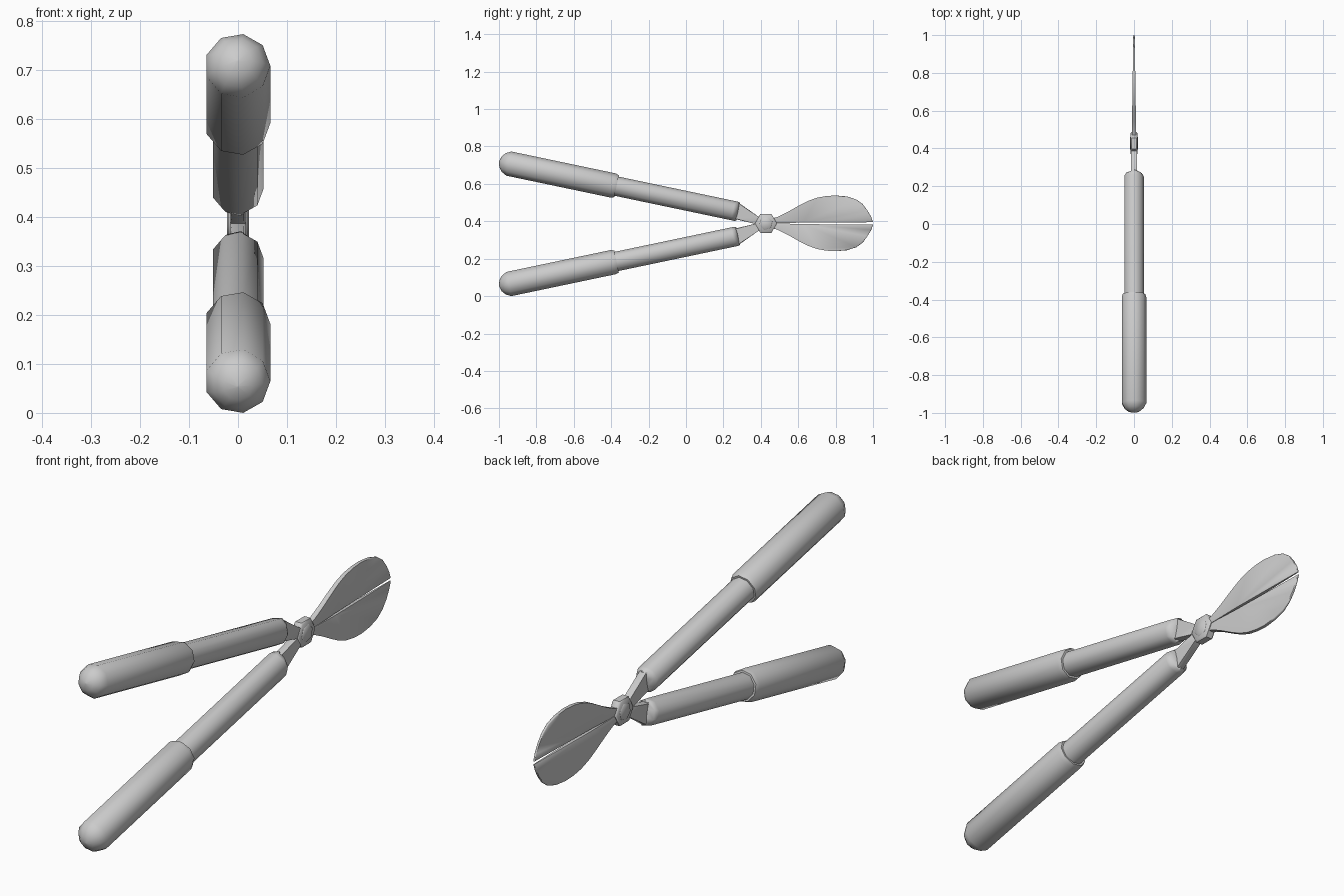
import bpy, bmesh, math
from mathutils import Vector

if "Cube" in bpy.data.objects:
    bpy.data.objects.remove(bpy.data.objects["Cube"])

MID = 0.3865      # mirror plane height of the handles
PIVOT_Z = 0.389   # height of bolt and blade slit
TILT = math.radians(11.85)
START = Vector((0, -0.947, 0.7084))
AXIS = Vector((0, math.cos(TILT), -math.sin(TILT)))
UP = Vector((0, math.sin(TILT), math.cos(TILT)))


def finish(name, bm, mirror_z=None, angle=45):
    if mirror_z is not None:
        for v in bm.verts:
            v.co.z = 2 * mirror_z - v.co.z
    bmesh.ops.recalc_face_normals(bm, faces=bm.faces)
    mesh = bpy.data.meshes.new(name)
    bm.to_mesh(mesh)
    bm.free()
    mesh.set_sharp_from_angle(angle=math.radians(angle))
    obj = bpy.data.objects.new(name, mesh)
    bpy.context.collection.objects.link(obj)
    return obj


def loft(name, rings, mirror_z):
    """Nine-sided rod; rings = (distance, radius, x scale), long spans smooth."""
    bm = bmesh.new()
    loops = []
    for s, r, sx in rings:
        loop = []
        for i in range(9):
            a = math.radians(40 * i)
            p = START + AXIS * s + UP * r * math.sin(a)
            p.x = r * math.cos(a) * sx - 0.001
            loop.append(bm.verts.new(p))
        loops.append(loop)
    for k in range(len(loops) - 1):
        a, b = loops[k], loops[k + 1]
        for i in range(9):
            j = (i + 1) % 9
            f = bm.faces.new((a[i], a[j], b[j], b[i]))
            f.smooth = rings[k + 1][0] - rings[k][0] > 0.1
    bm.faces.new(loops[0])
    bm.faces.new(loops[-1])
    bmesh.ops.remove_doubles(bm, verts=bm.verts, dist=0.0002)
    return finish(name, bm, mirror_z)


def plate(name, outline, thickness, mirror_z, bevel=0.0):
    """Flat outline in the y-z plane; thickness(y) gives the half width."""
    bm = bmesh.new()
    sides = [[bm.verts.new((sx * thickness(y), y, z)) for y, z in outline]
             for sx in (-1, 1)]
    faces = [bm.faces.new(s) for s in sides]
    n = len(outline)
    for i in range(n):
        j = (i + 1) % n
        bm.faces.new((sides[0][i], sides[0][j], sides[1][j], sides[1][i]))
    if bevel:
        edges = list({e for f in faces for e in f.edges})
        bmesh.ops.bevel(bm, geom=edges, offset=bevel, segments=1,
                        affect='EDGES', clamp_overlap=True)
    return finish(name, bm, mirror_z)


GRIP = [(-0.053, 0.002, 1), (-0.046, 0.030, 1), (-0.028, 0.052, 1),
        (0, 0.067, 1), (0.570, 0.067, 1), (0.588, 0.061, 1), (0.588, 0.050, 1)]
SHAFT = [(0.55, 0.053, 1), (1.225, 0.053, 1), (1.242, 0.053, 0.8), (1.252, 0.050, 0.3)]
NECK = [(0.25, 0.495), (0.284, 0.497), (0.385, 0.423), (0.44, 0.40),
        (0.43, 0.375), (0.375, 0.385), (0.262, 0.412)]
BLADE = [(0.44, 0.390), (0.44, 0.410), (0.49, 0.421), (0.54, 0.448), (0.60, 0.482),
         (0.65, 0.508), (0.70, 0.526), (0.75, 0.535), (0.80, 0.538), (0.86, 0.533),
         (0.91, 0.517), (0.945, 0.492), (0.97, 0.458), (0.99, 0.425), (1.0, 0.395),
         (0.63, 0.3935), (0.52, 0.390)]

for side, handle_mid, blade_mid in (("upper", None, None), ("lower", MID, PIVOT_Z)):
    loft(side + "_grip", GRIP, handle_mid)
    loft(side + "_shaft", SHAFT, handle_mid)
    plate(side + "_neck", NECK, lambda y: 0.015, handle_mid, 0.003)
    plate(side + "_blade", BLADE, lambda y: 0.012 - 0.0145 * (y - 0.44), blade_mid, 0.002)


# hexagonal pivot: a chamfered nut with a smaller raised bolt head
def hexagon(name, radius, half, bevel, turn=0.0):
    pts = [(0.427 + radius * math.cos(math.radians(60 * i + turn)),
            PIVOT_Z + radius * math.sin(math.radians(60 * i + turn))) for i in range(6)]
    plate(name, pts, lambda y: half, None, bevel)


hexagon("pivot_nut", 0.059, 0.019, 0.005)
hexagon("pivot_bolt", 0.036, 0.022, 0.003, 15)
